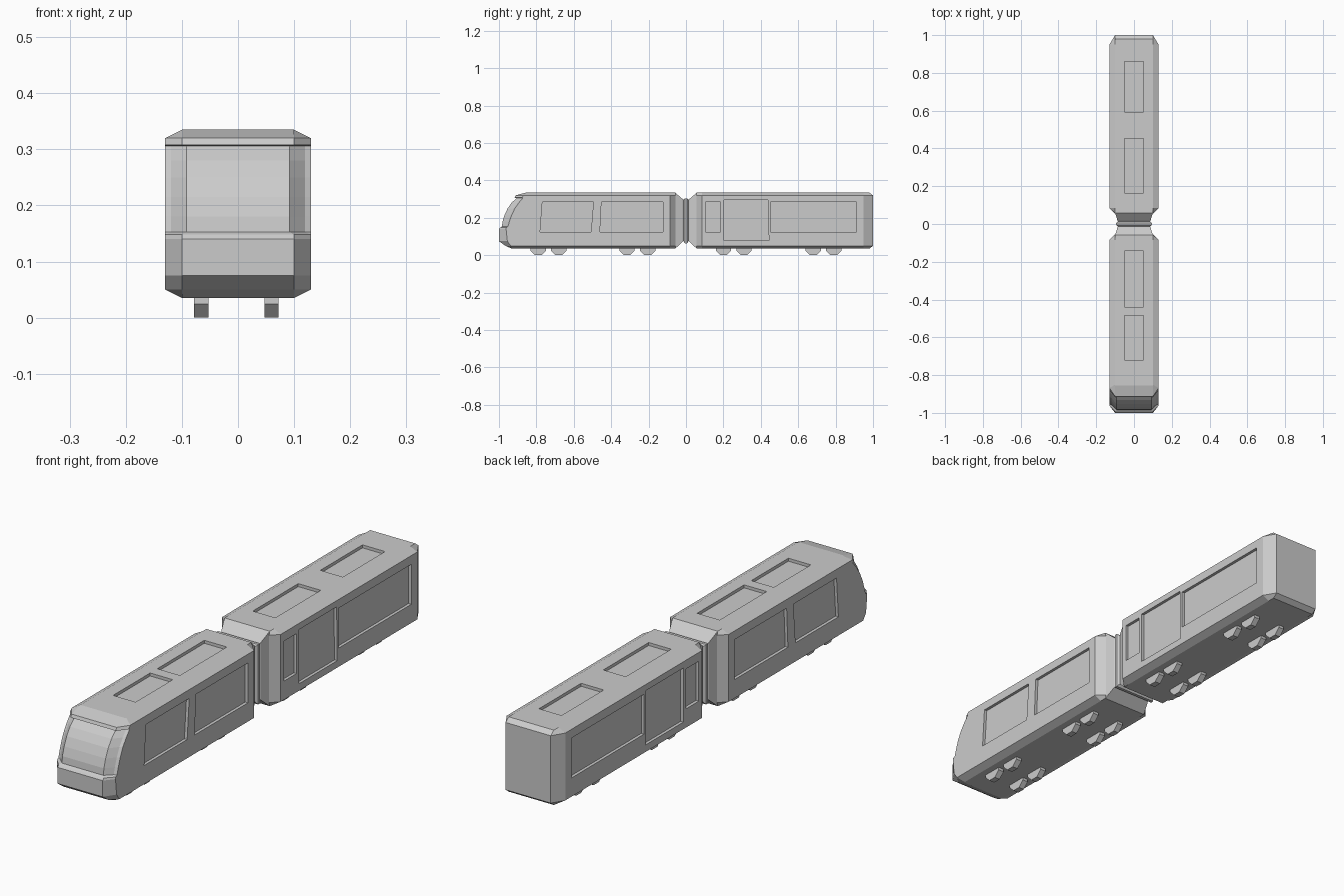
import bpy, bmesh, math
from mathutils import Matrix

if "Cube" in bpy.data.objects:
    bpy.data.objects.remove(bpy.data.objects["Cube"])


def finish(name, bm):
    bmesh.ops.remove_doubles(bm, verts=bm.verts, dist=0.0004)
    bmesh.ops.dissolve_limit(bm, angle_limit=0.01, verts=bm.verts, edges=bm.edges)
    bmesh.ops.recalc_face_normals(bm, faces=bm.faces)
    me = bpy.data.meshes.new(name)
    bm.to_mesh(me)
    bm.free()
    ob = bpy.data.objects.new(name, me)
    bpy.context.collection.objects.link(ob)
    return ob


def loft(bm, rings):
    """Skin equal-length closed rings and cap both ends."""
    vs = [[bm.verts.new(p) for p in r] for r in rings]
    n = len(rings[0])
    for a, b in zip(vs, vs[1:]):
        for i in range(n):
            j = (i + 1) % n
            bm.faces.new((a[i], a[j], b[j], b[i]))
    bm.faces.new(vs[0])
    bm.faces.new(vs[-1])


def layer(z, half):
    """Symmetric plan outline at height z, from the right half, front to back."""
    return [(x, y, z) for x, y in half] + [(-x, y, z) for x, y in reversed(half)]


def cut(body, windows, hatches, depth=0.012):
    """Sink window panels into both flanks and hatches into the roof."""
    bm = bmesh.new()
    for prof in windows:
        for s in (-1, 1):
            loft(bm, [[(s * x, y, z) for y, z in prof] for x in (0.13 - depth, 0.16)])
    for y0, y1 in hatches:
        loft(bm, [[(x, y, z) for x, y in ((-.05, y0), (.05, y0), (.05, y1), (-.05, y1))]
                  for z in (0.335 - depth, 0.36)])
    cutter = finish(body.name + "_cutter", bm)
    cutter.hide_render = True
    mod = body.modifiers.new("panels", 'BOOLEAN')
    mod.operation = 'DIFFERENCE'
    mod.solver = 'EXACT'
    mod.object = cutter
    bpy.context.view_layer.objects.active = body
    bpy.ops.object.modifier_apply(modifier=mod.name)
    bpy.data.objects.remove(cutter)


def quad(y0, y1, z0=0.125, z1=0.285, lean0=0.0, lean1=0.0):
    return [(y0, z0), (y1, z0), (y1 + lean1, z1), (y0 + lean0, z1)]


# front car: z, nose x, nose y, corner x, corner y, flank edge y
cab = [
    (0.050, .100, -.965, .130, -.937, -.935),
    (0.075, .100, -1.00, .130, -.955, -.953),
    (0.140, .100, -1.00, .130, -.962, -.960),
    (0.148, .100, -.993, .130, -.962, -.960),
    (0.153, .092, -.984, .119, -.958, -.952),
    (0.180, .092, -.981, .119, -.950, -.944),
    (0.215, .092, -.970, .119, -.938, -.932),
    (0.250, .092, -.954, .119, -.921, -.915),
    (0.280, .092, -.933, .119, -.900, -.894),
    (0.306, .092, -.905, .119, -.878, -.872),
    (0.308, .100, -.917, .130, -.880, -.874),
    (0.320, .100, -.912, .130, -.868, -.862),
]
rings = [layer(.035, [(.1, -.93), (.1, -.925), (.1, -.92), (.1, -.085), (.1, -.058)])]
for z, nx, ny, cx, cy, ey in cab:
    rings.append(layer(z, [(nx, ny), (cx, cy), (.13, ey), (.13, -.085), (.1, -.055)]))
rings.append(layer(.335, [(.1, -.855), (.1, -.85), (.1, -.845), (.1, -.085), (.1, -.058)]))
bm = bmesh.new()
loft(bm, rings)
front_car = finish("front_car", bm)
cut(front_car,
    [quad(-.78, -.508, lean0=.012, lean1=.013), quad(-.46, -.123, lean0=.008)],
    [(-.72, -.485), (-.44, -.142)])

# rear car
bm = bmesh.new()
flat = [(.1, .058), (.1, .085), (.1, .95), (.1, .98)]
wide = [(.1, .055), (.13, .085), (.13, .95), (.1, 1.0)]
loft(bm, [layer(.035, flat), layer(.05, wide), layer(.32, wide), layer(.335, flat)])
rear_car = finish("rear_car", bm)
cut(rear_car,
    [quad(.105, .185), quad(.202, .443, .078, .295, lean1=-.004), quad(.452, .912)],
    [(.165, .453), (.593, .86)])

# tapered end collars and folded bellows between the cars
bm = bmesh.new()
prof = [(.058, .100, .035, .335), (.020, .088, .070, .302),
        (.014, .084, .076, .296), (.006, .094, .064, .304)]
prof += [(-y, x, a, b) for y, x, a, b in reversed(prof)]
loft(bm, [[(-x, y, a), (x, y, a), (x, y, b), (-x, y, b)] for y, x, a, b in prof])
finish("gangway_bellows", bm)

# wheels: low octagons half hidden in the floor
for i, y in enumerate((-.79, -.68, -.315, -.205, .20, .31, .68, .79)):
    bm = bmesh.new()
    for x in (-.0655, .0595):
        m = Matrix.Translation((x, y, .041)) @ Matrix.Rotation(math.pi / 2, 4, 'Y') \
            @ Matrix.Rotation(math.pi / 8, 4, 'Z')
        bmesh.ops.create_cone(bm, cap_ends=True, segments=8, radius1=.0443,
                              radius2=.0443, depth=.025, matrix=m)
    finish("wheel_pair_%d" % (i + 1), bm)
